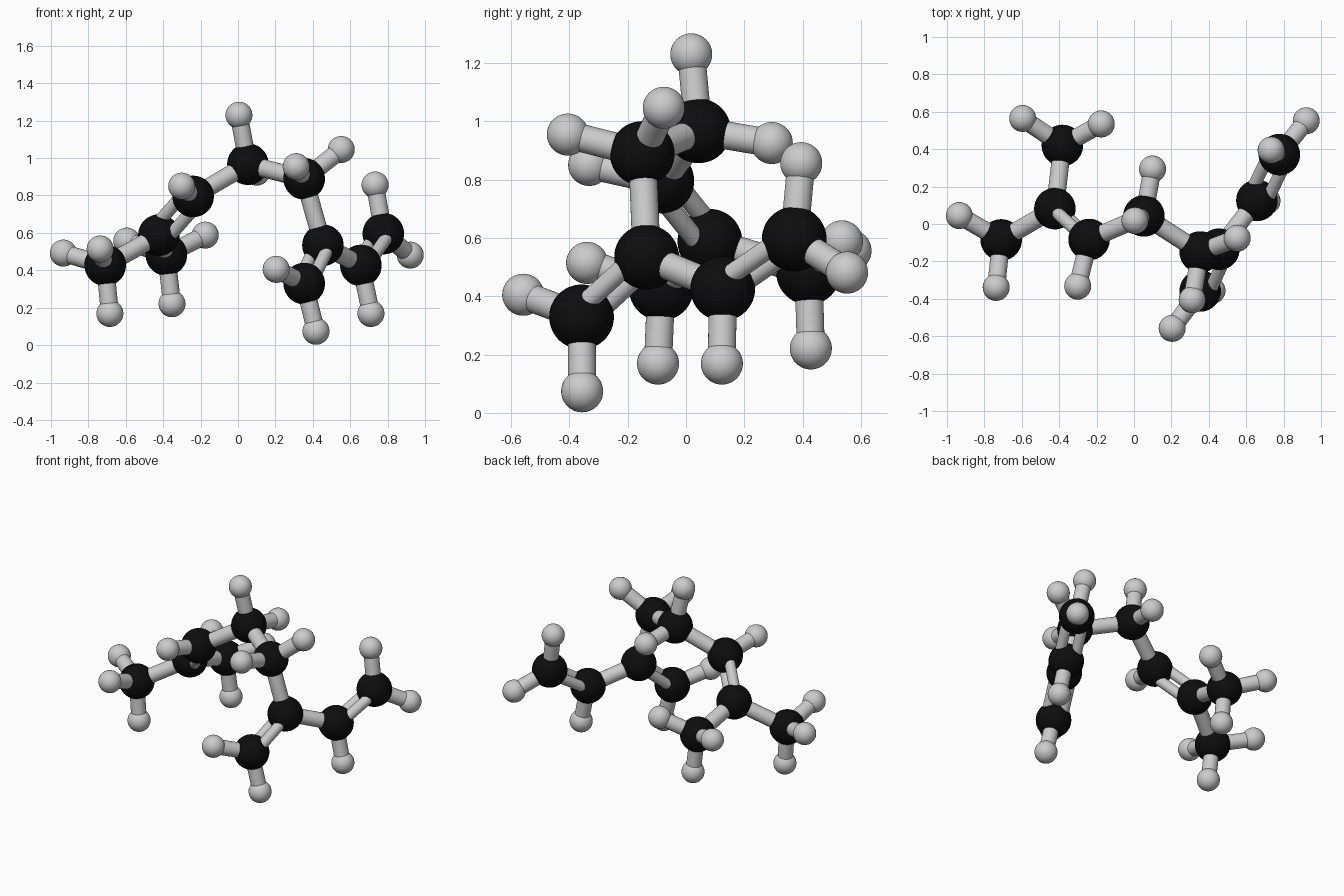
import bpy
from mathutils import Vector

if "Cube" in bpy.data.objects:
    bpy.data.objects.remove(bpy.data.objects["Cube"])

R_C, R_H = 0.111, 0.072
R_SINGLE, R_DOUBLE, OFFSET = 0.048, 0.034, 0.050

black = bpy.data.materials.new("carbon_black")
black.diffuse_color = (0.004, 0.004, 0.004, 1)
black.use_nodes = True
black.node_tree.nodes["Principled BSDF"].inputs["Base Color"].default_value = black.diffuse_color

# Carbon centres along the chain
carbons = [Vector(p) for p in (
    (-.71, -.085, .427), (-.423, .082, .588), (-.383, .42, .482), (-.24, -.083, .795),
    (.053, .043, .967), (.354, -.150, .889), (.454, -.135, .534), (.354, -.358, .329),
    (.657, .126, .426), (.777, .371, .596))]

# Hydrogens grouped by the carbon that holds them
hydrogens = {
    0: [(-.934, .045, .492), (-.685, -.096, .169), (-.737, -.339, .514)],
    2: [(-.175, .535, .588), (-.353, .428, .221), (-.595, .564, .556)],
    3: [(-.301, -.332, .85)],
    4: [(.005, .018, 1.229), (.099, .294, .925)],
    5: [(.552, -.076, 1.046), (.311, -.405, .954)],
    7: [(.204, -.558, .405), (.417, -.356, .074)],
    8: [(.711, .123, .169)],
    9: [(.733, .395, .856), (.921, .552, .481)],
}

single_bonds = [(0, 1), (1, 2), (3, 4), (4, 5), (5, 6), (6, 8)]
# Double bonds: two atoms, plus two neighbours that define the flat plane
double_bonds = [(1, 3, 0, 2), (6, 7, 5, 8), (8, 9, 6, 7)]


def atom(name, pos, radius, mat=None):
    bpy.ops.mesh.primitive_uv_sphere_add(segments=40, ring_count=24, radius=radius, location=pos)
    ob = bpy.context.object
    ob.name = name
    bpy.ops.object.shade_smooth()
    if mat:
        ob.data.materials.append(mat)


def rod(name, a, b, radius):
    d = b - a
    bpy.ops.mesh.primitive_cylinder_add(vertices=32, radius=radius, depth=d.length, location=(a + b) / 2)
    ob = bpy.context.object
    ob.name = name
    ob.rotation_euler = d.to_track_quat('Z', 'Y').to_euler()
    bpy.ops.object.shade_smooth_by_angle()


# Carbon atoms
for p in carbons:
    atom("carbon_atom", p, R_C, black)

# Hydrogen atoms with their bonds
for i, group in hydrogens.items():
    for h in group:
        atom("hydrogen_atom", h, R_H)
        rod("hydrogen_bond", carbons[i], Vector(h), R_SINGLE)

# Single bonds
for i, j in single_bonds:
    rod("single_bond", carbons[i], carbons[j], R_SINGLE)

# Double bonds: a pair of rods above and below the plane
for i, j, m, n in double_bonds:
    axis = carbons[j] - carbons[i]
    normal = (carbons[m] - carbons[i]).cross(carbons[n] - carbons[i])
    normal = (normal - normal.project(axis)).normalized() * OFFSET
    for s in (-1, 1):
        rod("double_bond", carbons[i] + s * normal, carbons[j] + s * normal, R_DOUBLE)
